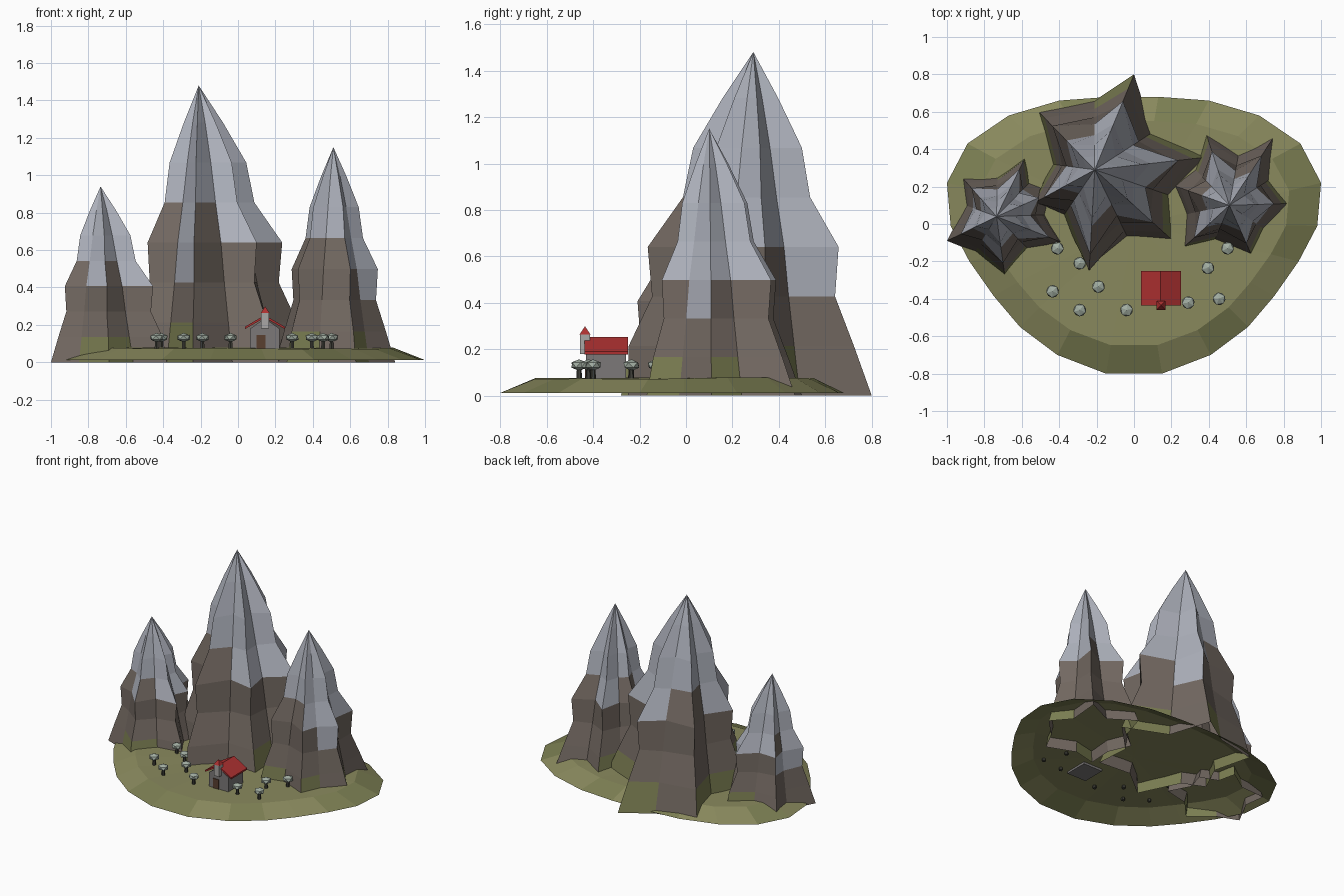
import bpy, bmesh, math, random
from mathutils import Vector, Matrix

if "Cube" in bpy.data.objects:
    bpy.data.objects.remove(bpy.data.objects["Cube"])

random.seed(4)


def material(name, rgb):
    m = bpy.data.materials.new(name)
    m.diffuse_color = (*rgb, 1)
    m.use_nodes = True
    m.node_tree.nodes["Principled BSDF"].inputs["Base Color"].default_value = m.diffuse_color
    return m


GRASS = material("grass", (0.20, 0.21, 0.085))
MEADOW = material("meadow", (0.25, 0.25, 0.11))
ROCK = material("rock", (0.17, 0.14, 0.12))
SNOW = material("snow", (0.42, 0.44, 0.50))
WALL = material("wall", (0.20, 0.19, 0.19))
TOWER = material("tower_stone", (0.40, 0.39, 0.38))
ROOF = material("roof_red", (0.42, 0.03, 0.03))
DOOR = material("door_brown", (0.10, 0.05, 0.03))
LEAF = material("foliage", (0.36, 0.42, 0.36))
TRUNK = material("trunk_dark", (0.05, 0.05, 0.04))


def finish(bm, name, *mats):
    bmesh.ops.recalc_face_normals(bm, faces=bm.faces)
    me = bpy.data.meshes.new(name)
    bm.to_mesh(me)
    bm.free()
    for m in mats:
        me.materials.append(m)
    ob = bpy.data.objects.new(name, me)
    bpy.context.collection.objects.link(ob)
    return ob


def bridge(bm, a, b, pick=lambda: 0):
    n = len(a)
    for i in range(n):
        j = (i + 1) % n
        bm.faces.new((a[i], a[j], b[j], b[i])).material_index = pick()


def box(name, x0, x1, y0, y1, z0, z1, mat):
    bm = bmesh.new()
    bmesh.ops.create_cube(bm, size=1)
    for v in bm.verts:
        v.co = Vector((x1 if v.co.x > 0 else x0, y1 if v.co.y > 0 else y0, z1 if v.co.z > 0 else z0))
    return finish(bm, name, mat)


def prism(name, profile, y0, y1, mat):
    bm = bmesh.new()
    a = [bm.verts.new((x, y0, z)) for x, z in profile]
    b = [bm.verts.new((x, y1, z)) for x, z in profile]
    bridge(bm, a, b)
    bm.faces.new(a)
    bm.faces.new(b)
    return finish(bm, name, mat)


# Ground: egg-shaped open sheet with a sloping rim
half = [(.15, -.8), (.41, -.7), (.61, -.55), (.75, -.385), (.88, -.2), (.98, -.01),
        (1, .22), (.89, .43), (.67, .58), (.4, .66), (.13, .68)]
outline = half + [(-x, y) for x, y in reversed(half)]
bm = bmesh.new()
rim = [bm.verts.new((x, y, .012)) for x, y in outline]
top = [bm.verts.new((x * .83, y * .81, .075 + random.uniform(-.004, .004))) for x, y in outline]
bridge(bm, rim, top, lambda: random.choice((0, 1)))
mid = bm.verts.new((0, 0, .08))
for i in range(len(top)):
    bm.faces.new((top[i - 1], top[i], mid)).material_index = 1
finish(bm, "ground", GRASS, MEADOW)

# Mountains: star-shaped base rings shrinking up to a peak, seven bands each
RIDGE = (1, .85, .69, .72, .48, .41, .21)
VALLEY = (1, .88, .76, .66, .50, .36, .19)


def mountain(name, centre, height, base, gains):
    c = Vector(centre)
    bm = bmesh.new()
    prev = None
    for k in range(7):
        ring = []
        for i, p in enumerate(base):
            f = VALLEY[k] if i % 2 else RIDGE[k] * (gains[i // 2] if k else 1)
            q = c + (Vector(p) - c) * f
            ring.append(bm.verts.new((q.x, q.y, height * k / 7 * 1.01)))
        if prev:
            # grass foot, rock middle, ragged snow line
            green, white = (.45, 0, 0, .7, 1, 1, 1), 0
            b = k - 1

            def pick():
                if b == 0:
                    return 0 if random.random() < .4 else 1
                return 2 if random.random() < (0, 0, .12, .72, 1, 1)[b] else 1
            bridge(bm, prev, ring, pick)
        prev = ring
    tip = bm.verts.new((c.x, c.y, height))
    for i in range(len(base)):
        bm.faces.new((prev[i - 1], prev[i], tip)).material_index = 2
    finish(bm, name, GRASS, ROCK, SNOW)


# Bases alternate ridge, valley
mountain("main_peak", (-.21, .29), 1.48,
         [(0, .80), (-.21, .66), (-.51, .60), (-.44, .32), (-.54, .11), (-.38, .04),
          (-.24, -.25), (-.03, -.08), (.22, -.10), (.2, .15), (.41, .36), (.1, .49)],
         (1, 1.05, 1.15, 1.17, 1, 1))
mountain("right_peak", (.51, .10), 1.15,
         [(.38, .50), (.56, .38), (.75, .47), (.73, .24), (.84, .11), (.70, -.03),
          (.63, -.17), (.43, -.09), (.26, -.13), (.27, .05), (.20, .21), (.32, .30)],
         (1, 1, 1, 1.05, 1.05, 1))
mountain("left_peak", (-.735, .04), .94,
         [(-.58, .36), (-.73, .26), (-.92, .25), (-.90, .10), (-1, -.09), (-.85, -.15),
          (-.69, -.28), (-.56, -.14), (-.38, -.10), (-.46, .05), (-.42, .18), (-.55, .23)],
         (1.1, 1, 1, 1.08, 1.1, 1))

# House: walls with gable, pitched roof, door and roof tower
prism("house_walls", [(.065, .06), (.222, .06), (.222, .18), (.143, .235), (.065, .18)], -.43, -.258, WALL)
prism("house_roof", [(.037, .178), (.143, .238), (.25, .178), (.25, .19), (.143, .252), (.037, .19)],
      -.437, -.25, ROOF)
box("house_door", .10, .147, -.436, -.42, .075, .145, DOOR)
box("bell_tower", .124, .166, -.457, -.414, .18, .265, TOWER)
bm = bmesh.new()
bmesh.ops.create_cone(bm, cap_ends=True, segments=4, radius1=.034, radius2=0, depth=.036,
                      matrix=Matrix.Translation((.145, -.435, .281)) @ Matrix.Rotation(math.pi / 4, 4, 'Z'))
finish(bm, "tower_roof", ROOF)

# Trees: flattened faceted crowns on short trunks
spots = [(-.41, -.13), (-.29, -.21), (-.435, -.36), (-.19, -.335), (-.29, -.46),
         (-.04, -.46), (.29, -.42), (.455, -.40), (.395, -.235), (.5, -.13)]
for n, (x, y) in enumerate(spots, 1):
    bm = bmesh.new()
    bmesh.ops.create_cone(bm, cap_ends=True, segments=6, radius1=.013, radius2=.01, depth=.065,
                          matrix=Matrix.Translation((x, y, .0875)))
    finish(bm, f"tree_trunk_{n}", TRUNK)
    bm = bmesh.new()
    bmesh.ops.create_icosphere(bm, subdivisions=1, radius=.038,
                               matrix=Matrix.Translation((x, y, .132))
                               @ Matrix.Rotation(random.uniform(0, 6), 4, 'Z')
                               @ Matrix.Diagonal((1, 1, .65, 1)))
    finish(bm, f"tree_crown_{n}", LEAF)
